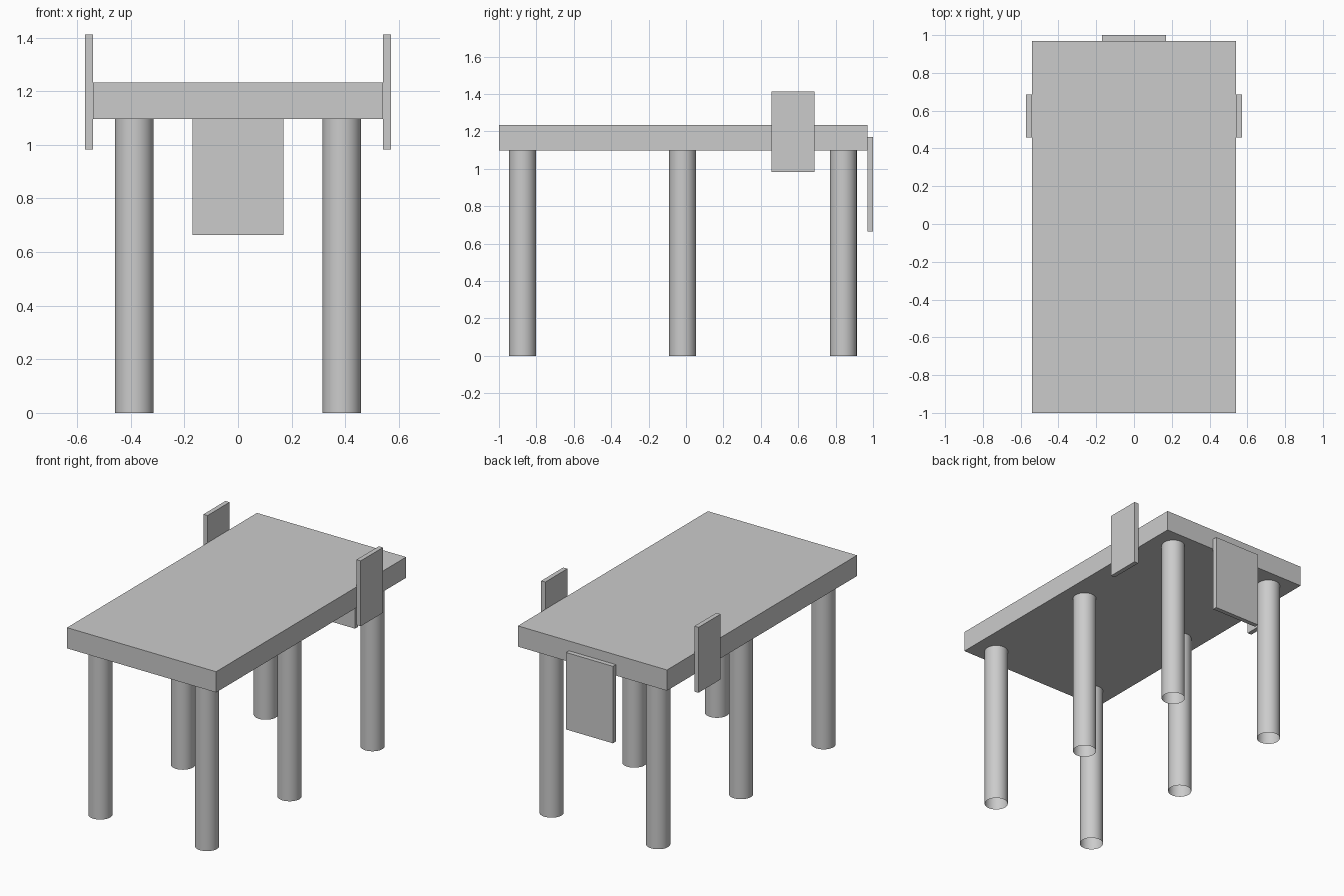
import bpy

if "Cube" in bpy.data.objects:
    bpy.data.objects.remove(bpy.data.objects["Cube"])

LEG_R, LEG_X, LEG_H = 0.072, 0.387, 1.097


def box(name, lo, hi):
    """Axis-aligned box between two corners."""
    bpy.ops.mesh.primitive_cube_add(size=1, location=[(a + b) / 2 for a, b in zip(lo, hi)])
    ob = bpy.context.object
    ob.name = name
    ob.scale = [b - a for a, b in zip(lo, hi)]
    bpy.ops.object.transform_apply(location=False, rotation=False, scale=True)
    return ob


def leg(name, x, y):
    """Round open-ended tube leg standing on the floor."""
    bpy.ops.mesh.primitive_cylinder_add(vertices=48, radius=LEG_R, depth=LEG_H,
                                        end_fill_type='NOTHING',
                                        location=(x, y, LEG_H / 2))
    bpy.context.object.name = name
    bpy.ops.object.shade_smooth_by_angle()


# Table top
box("table_top", (-0.541, -1.0, 1.097), (0.541, 0.97, 1.233))

# Panel on the back edge
box("back_panel", (-0.17, 0.97, 0.664), (0.17, 1.0, 1.169))

# Upright panels on both side edges
for side, x0, x1 in (("left", -0.571, -0.541), ("right", 0.541, 0.571)):
    box(side + "_side_panel", (x0, 0.457, 0.983), (x1, 0.686, 1.412))

# Three pairs of legs
for row, y in (("front", -0.874), ("middle", -0.018), ("back", 0.841)):
    for side, s in (("left", -1), ("right", 1)):
        leg(f"{row}_{side}_leg", s * LEG_X, y)
